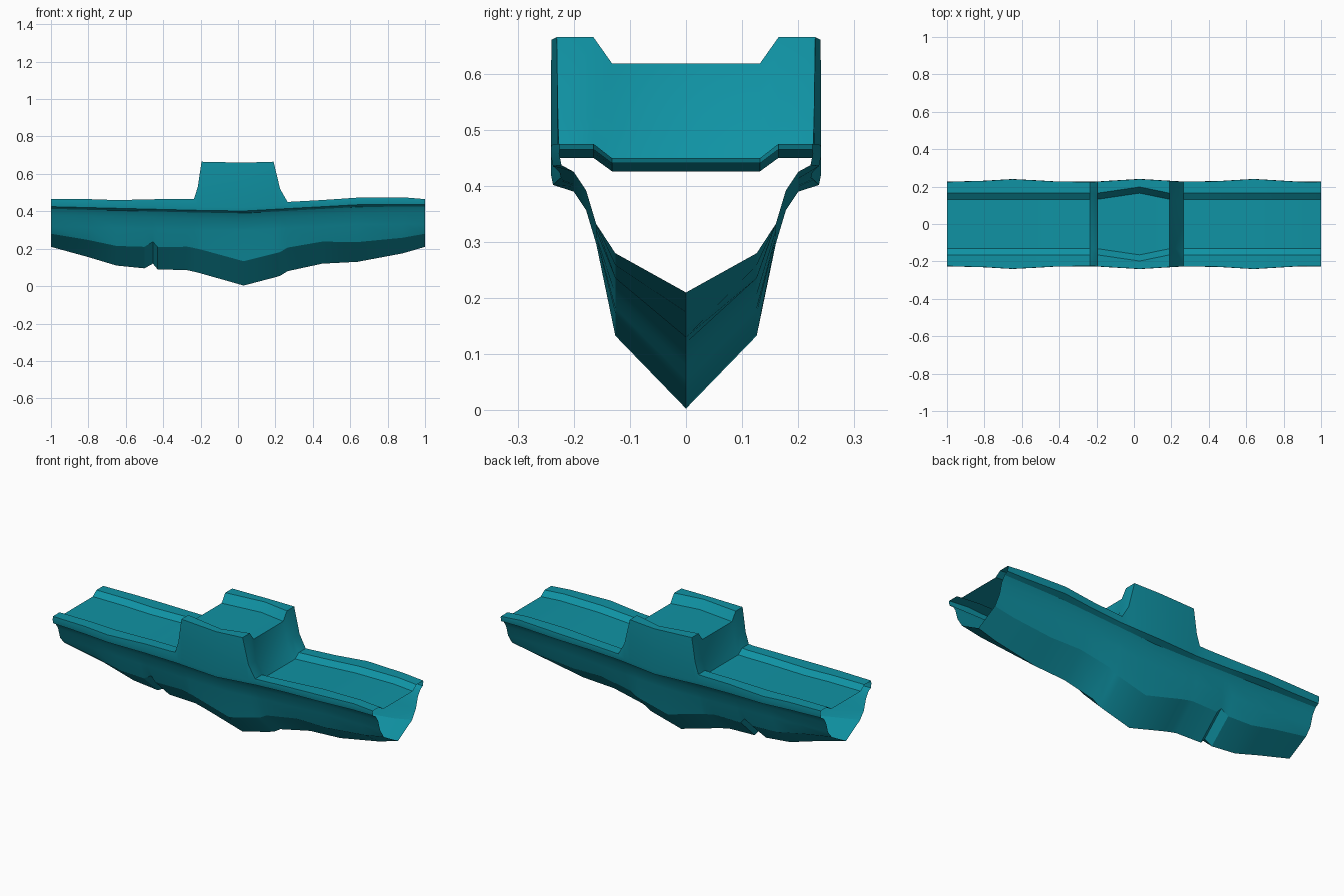
import bpy, bmesh

if "Cube" in bpy.data.objects:
    bpy.data.objects.remove(bpy.data.objects["Cube"])

# Stations along the boat: x, keel height, top edge height
stations = [
    (-1, .21, .465), (-.8, .155, .465), (-.65, .11, .46), (-.5, .095, .463),
    (-.455, .12, .464), (-.43, .09, .465), (-.27, .085, .465),
    (-.235, .077, .467), (-.215, .072, .53), (-.195, .067, .665),
    (.03, .003, .66), (.19, .045, .665), (.225, .055, .52), (.265, .08, .45),
    (.45, .12, .46), (.64, .13, .473), (.88, .175, .475), (1, .21, .465),
]


def bump(x, centre, reach):
    return max(0, 1 - abs(x - centre) / reach)


def half_section(x, keel, top):
    chine = keel + .07 + .06 * (1 - x * x)
    rail = .4 - .025 * x if x < 0 else min(.4 + .055 * x, .437)
    w = .226 + .015 * max(bump(x, c, .25) for c in (-.64, .03, .64))
    shift = .033 * bump(x, .03, .16)          # cabin walls thicken amidships
    drop = .024 + .11 * max(0, top - .46)     # deck lies below the bulwark
    return [(0, keel), (.126, chine), (.16, rail - .105), (.178, rail - .045),
            (.2, rail - .012), (w - .004, rail), (w, rail + .02), (w - .001, top),
            (.165 + shift, top), (.132 + shift, top - drop)]


# Hull, bulwarks, cabin and deck are one open-ended shell lofted through the stations
bm = bmesh.new()
rings = []
for x, keel, top in stations:
    half = half_section(x, keel, top)
    loop = half + [(-y, z) for y, z in reversed(half[1:])]
    rings.append([bm.verts.new((x, y, z)) for y, z in loop])
for a, b in zip(rings, rings[1:]):
    n = len(a)
    for i in range(n):
        j = (i + 1) % n
        bm.faces.new((a[i], b[i], b[j], a[j]))
bmesh.ops.recalc_face_normals(bm, faces=bm.faces)

mesh = bpy.data.meshes.new("boat_hull")
bm.to_mesh(mesh)
bm.free()
hull = bpy.data.objects.new("boat_hull", mesh)
bpy.context.collection.objects.link(hull)

# Teal paint
paint = bpy.data.materials.new("teal_paint")
paint.diffuse_color = (.005, .29, .37, 1)
paint.use_nodes = True
paint.node_tree.nodes["Principled BSDF"].inputs["Base Color"].default_value = paint.diffuse_color
mesh.materials.append(paint)

# Smooth hull sides with crisp deck edges
bpy.context.view_layer.objects.active = hull
hull.select_set(True)
bpy.ops.object.shade_smooth_by_angle(angle=.45)
